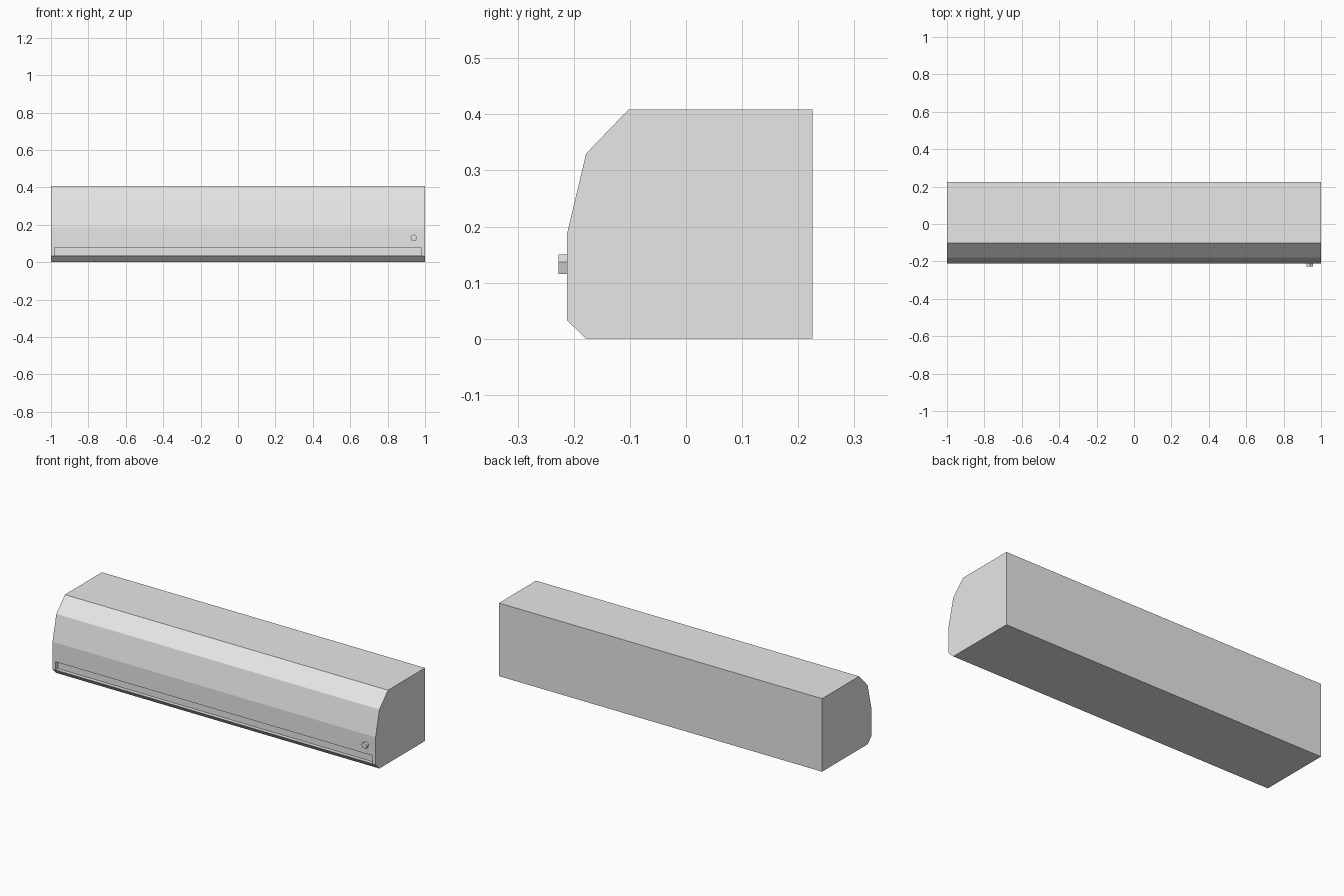
import bpy, bmesh, math

if "Cube" in bpy.data.objects:
    bpy.data.objects.remove(bpy.data.objects["Cube"])

white = bpy.data.materials.new("light_grey_plastic")
white.diffuse_color = (0.8, 0.8, 0.8, 1)
white.use_nodes = True
white.node_tree.nodes["Principled BSDF"].inputs["Base Color"].default_value = white.diffuse_color


def finish(bm, name):
    bmesh.ops.recalc_face_normals(bm, faces=bm.faces)
    mesh = bpy.data.meshes.new(name)
    bm.to_mesh(mesh)
    bm.free()
    mesh.materials.append(white)
    obj = bpy.data.objects.new(name, mesh)
    bpy.context.collection.objects.link(obj)


def prism(points, offset):
    """Extrude a closed outline along an offset vector."""
    bm = bmesh.new()
    face = bm.faces.new([bm.verts.new(p) for p in points])
    new = bmesh.ops.extrude_face_region(bm, geom=[face], use_keep_orig=True)["geom"]
    bmesh.ops.translate(bm, vec=offset,
                        verts=[v for v in new if isinstance(v, bmesh.types.BMVert)])
    bmesh.ops.recalc_face_normals(bm, faces=bm.faces)
    return bm


# Housing: side profile swept along x
profile = [(0.225, 0), (0.225, 0.409), (-0.102, 0.409), (-0.178, 0.33),
           (-0.212, 0.187), (-0.212, 0.033), (-0.178, 0)]
body = prism([(-1, y, z) for y, z in profile], (2, 0, 0))

# Air outlet: inset the vertical front face, then push it in
front = next(f for f in body.faces if f.normal.y < -0.999)
bmesh.ops.inset_individual(body, faces=[front], thickness=0.02)
for v in front.verts:
    v.co.x = math.copysign(0.98, v.co.x)
    v.co.z = 0.08 if v.co.z > 0.11 else 0.035
slot = bmesh.ops.extrude_discrete_faces(body, faces=[front])["faces"][0]
bmesh.ops.translate(body, vec=(0, 0.02, 0), verts=slot.verts)
finish(body, "housing")

# Five-sided indicator button on the front
angles = [math.pi / 2 + i * math.tau / 5 for i in range(5)]
button = prism([(0.94 + 0.019 * math.cos(a), -0.227, 0.131 + 0.019 * math.sin(a))
                for a in angles], (0, 0.017, 0))
finish(button, "indicator_button")
